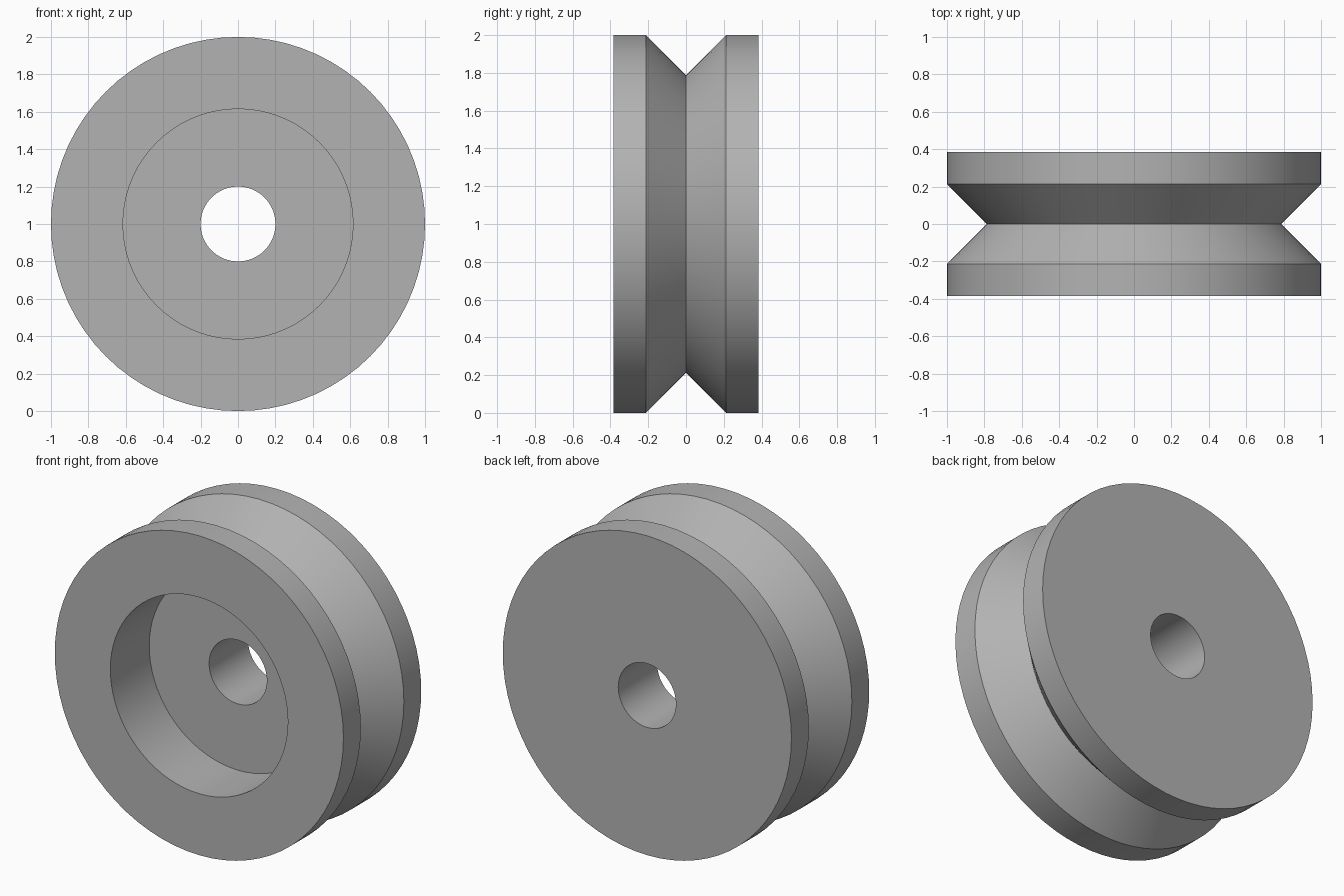
import bpy, bmesh, math
from mathutils import Matrix, Vector

cube = bpy.data.objects.get("Cube")
if cube:
    bpy.data.objects.remove(cube, do_unlink=True)

SEGMENTS = 72
RADIUS, HALF_WIDTH = 1.0, 0.385
GROOVE = 0.213          # groove depth and half width (45 degree sides)
BORE, RECESS = 0.2, 0.615

# Single flat colour
grey = bpy.data.materials.new("plain grey")
grey.use_nodes = True
colour = (0.45, 0.45, 0.45, 1)
grey.diffuse_color = colour
grey.node_tree.nodes["Principled BSDF"].inputs["Base Color"].default_value = colour

# Closed cross-section as (radius, y): recessed front, V groove, flat back, bore
profile = [
    (BORE, 0), (RECESS, 0), (RECESS, -HALF_WIDTH),
    (RADIUS, -HALF_WIDTH), (RADIUS, -GROOVE), (RADIUS - GROOVE, 0),
    (RADIUS, GROOVE), (RADIUS, HALF_WIDTH), (BORE, HALF_WIDTH),
]

# Spin the cross-section about the axle
bm = bmesh.new()
verts = [bm.verts.new((r, y, 0)) for r, y in profile]
edges = [bm.edges.new((a, b)) for a, b in zip(verts, verts[1:] + verts[:1])]
bmesh.ops.spin(bm, geom=verts + edges, cent=(0, 0, 0), axis=(0, 1, 0),
               angle=math.tau, steps=SEGMENTS)
bmesh.ops.remove_doubles(bm, verts=bm.verts, dist=0.0005)
bmesh.ops.recalc_face_normals(bm, faces=bm.faces)
bmesh.ops.translate(bm, verts=bm.verts, vec=(0, 0, RADIUS))

mesh = bpy.data.meshes.new("grooved_wheel")
bm.to_mesh(mesh)
bm.free()
mesh.materials.append(grey)
wheel = bpy.data.objects.new("grooved_wheel", mesh)
bpy.context.collection.objects.link(wheel)

# Smooth round walls, crisp rims
bpy.ops.object.select_all(action='DESELECT')
wheel.select_set(True)
bpy.context.view_layer.objects.active = wheel
bpy.ops.object.shade_smooth_by_angle(angle=math.radians(30))
